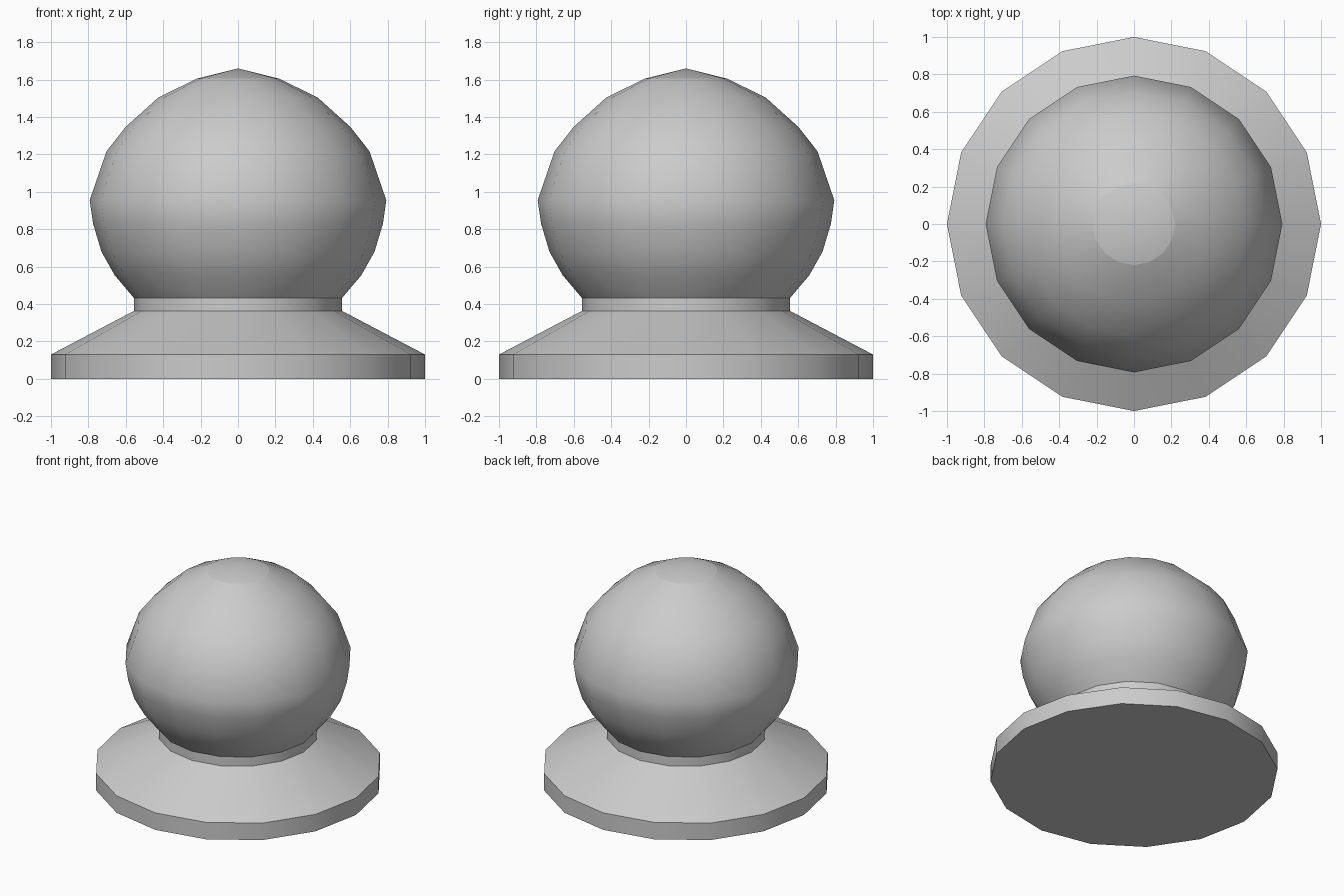
import bpy, bmesh
from math import sin, cos, pi, radians

if "Cube" in bpy.data.objects:
    bpy.data.objects.remove(bpy.data.objects["Cube"])

SIDES = 16


def lathe(name, profile, sharp_rings=()):
    """Revolve (radius, z) points, bottom to top; radius 0 makes a pole."""
    bm = bmesh.new()
    rings = []
    for r, z in profile:
        n = SIDES if r > 0 else 1
        rings.append([bm.verts.new((r * cos(2 * pi * i / SIDES),
                                    r * sin(2 * pi * i / SIDES), z))
                      for i in range(n)])
    for a, b in zip(rings, rings[1:]):
        for i in range(SIDES):
            j = (i + 1) % SIDES
            if len(b) == 1:
                bm.faces.new((a[i], a[j], b[0]))
            else:
                bm.faces.new((a[i], a[j], b[j], b[i]))
    if name == "base":
        bm.faces.new(rings[0][::-1])
    mesh = bpy.data.meshes.new(name)
    for k in sharp_rings:
        for i in range(SIDES):
            bm.edges.get((rings[k][i], rings[k][(i + 1) % SIDES])).smooth = False
    bm.to_mesh(mesh)
    bm.free()
    obj = bpy.data.objects.new(name, mesh)
    bpy.context.collection.objects.link(obj)
    bpy.ops.object.select_all(action='DESELECT')
    obj.select_set(True)
    bpy.context.view_layer.objects.active = obj
    bpy.ops.object.shade_smooth_by_angle(angle=radians(30), keep_sharp_edges=True)
    return obj


# Flat foot, sloping skirt and short neck
lathe("base", [(1.0, 0.0), (1.0, 0.13), (0.557, 0.363), (0.557, 0.433)])

# Ball with a shallow pointed cap
lathe("ball", [(0.557, 0.433), (0.66, 0.555), (0.73, 0.68), (0.775, 0.83),
               (0.793, 0.955), (0.703, 1.217), (0.60, 1.348), (0.425, 1.505),
               (0.22, 1.605), (0.0, 1.66)], sharp_rings=(8,))
